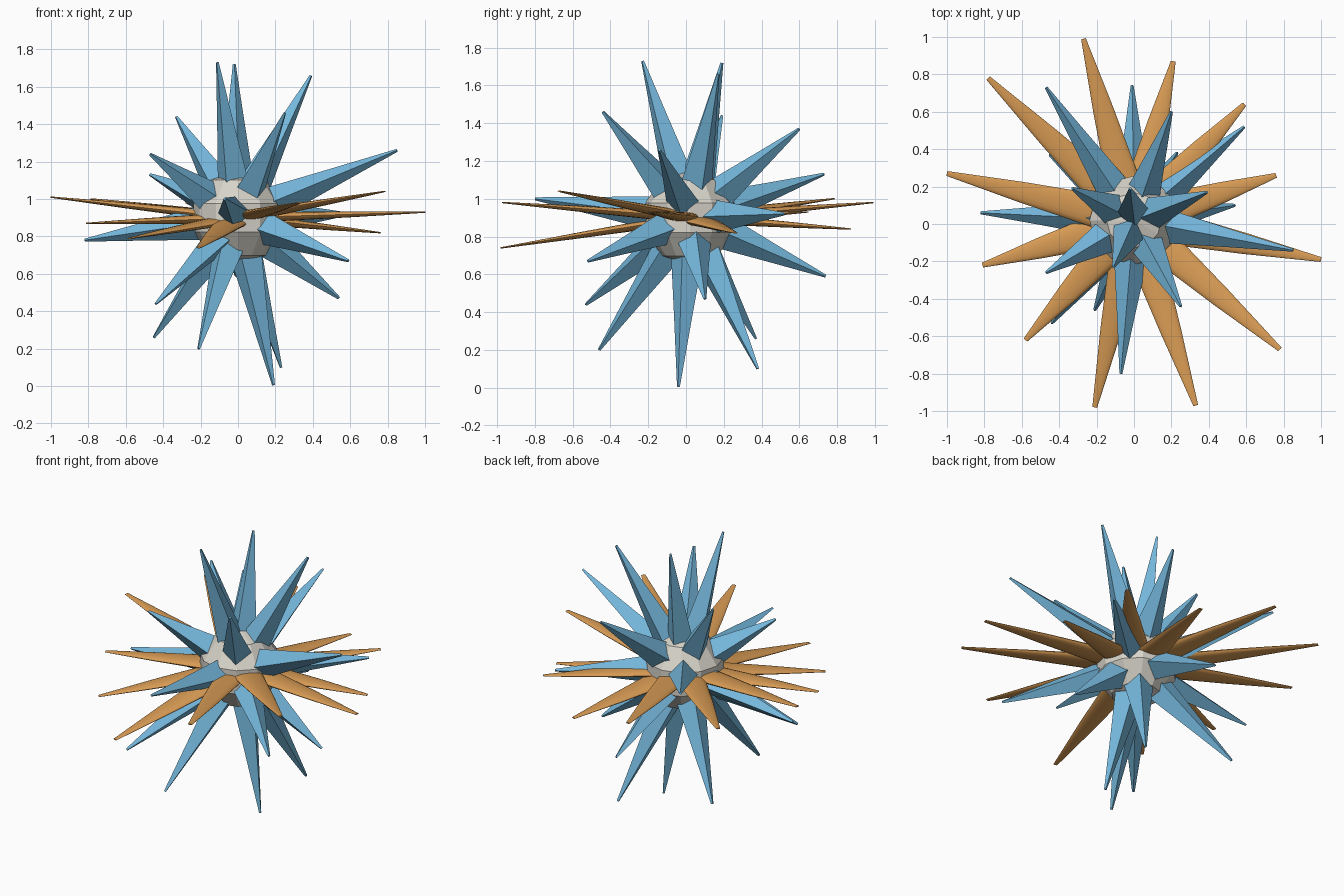
import bpy, bmesh, math
from mathutils import Vector, Matrix

cube = bpy.data.objects.get("Cube")
if cube:
    bpy.data.objects.remove(cube, do_unlink=True)

CENTRE = Vector((0, 0.02, 0.9))


def material(name, colour):
    mat = bpy.data.materials.new(name)
    mat.use_nodes = True
    mat.diffuse_color = (*colour, 1)
    mat.node_tree.nodes["Principled BSDF"].inputs["Base Color"].default_value = (*colour, 1)
    return mat


def finish(bm, name, mat):
    bmesh.ops.recalc_face_normals(bm, faces=bm.faces)
    mesh = bpy.data.meshes.new(name)
    bm.to_mesh(mesh)
    bm.free()
    mesh.materials.append(mat)
    obj = bpy.data.objects.new(name, mesh)
    bpy.context.collection.objects.link(obj)
    return obj


def spine(name, tip, mat, sides, profile, start, flat=1.0):
    """Loft rings of the profile (fraction, radius) from the core to the tip."""
    tip = Vector(tip)
    along = (tip - CENTRE).normalized()
    base = CENTRE + along * start
    across = along.cross(Vector((0, 0, 1))).normalized()
    up = across.cross(along)
    bm = bmesh.new()
    rings = []
    for t, radius in profile:
        middle = base.lerp(tip, t)
        ring = []
        for i in range(sides):
            a = math.tau * i / sides
            ring.append(bm.verts.new(middle + across * radius * math.cos(a)
                                     + up * radius * flat * math.sin(a)))
        rings.append(ring)
    for low, high in zip(rings, rings[1:]):
        for i in range(sides):
            j = (i + 1) % sides
            bm.faces.new((low[i], low[j], high[j], high[i]))
    bm.faces.new(rings[0][::-1])
    bm.faces.new(rings[-1])
    return finish(bm, name, mat)


bone = material("bone white", (0.68, 0.66, 0.59))
blue = material("sky blue", (0.18, 0.48, 0.72))
amber = material("amber", (0.69, 0.33, 0.09))

# Faceted core
bm = bmesh.new()
bmesh.ops.create_uvsphere(bm, u_segments=12, v_segments=5, radius=0.25,
                          matrix=Matrix.Translation(CENTRE))
finish(bm, "core", bone)

# Four-sided spines radiating in every direction
blue_tips = [
    (-.11, -.23, 1.73), (-.02, .19, 1.72), (.39, .17, 1.66), (.25, -.44, 1.46),
    (-.33, .19, 1.44), (.20, .60, 1.37), (.85, -.14, 1.26), (-.47, -.26, 1.24),
    (-.47, .73, 1.13), (-.07, -.80, 1.0), (.59, .52, .92), (-.82, .06, .78),
    (.59, -.52, .67), (-.01, .74, .59), (.54, .10, .47), (-.44, -.53, .44),
    (-.45, .37, .26), (-.21, -.46, .20), (.23, .38, .10), (.19, -.04, .005),
]
for n, tip in enumerate(blue_tips, 1):
    spine(f"radial_spine_{n}", tip, blue, 4, [(0, .09), (.5, .048), (1, .008)], .2)

# Flattened smooth spines around the equator
amber_tips = [
    (-.27, .99, .98), (.21, .87, .84), (.59, .64, .93), (.76, .26, .82),
    (1, -.19, .93), (.78, -.67, 1.04), (.33, -.97, .98), (-.21, -.98, .74),
    (-.58, -.62, .79), (-.81, -.22, .87), (-1, .27, 1.01), (-.78, .78, 1.0),
]
for n, tip in enumerate(amber_tips, 1):
    obj = spine(f"equator_spine_{n}", tip, amber, 16,
                [(0, .09), (.5, .056), (1, .013)], .2, .28)
    bpy.ops.object.select_all(action='DESELECT')
    obj.select_set(True)
    bpy.context.view_layer.objects.active = obj
    bpy.ops.object.shade_smooth_by_angle(angle=math.radians(50))
